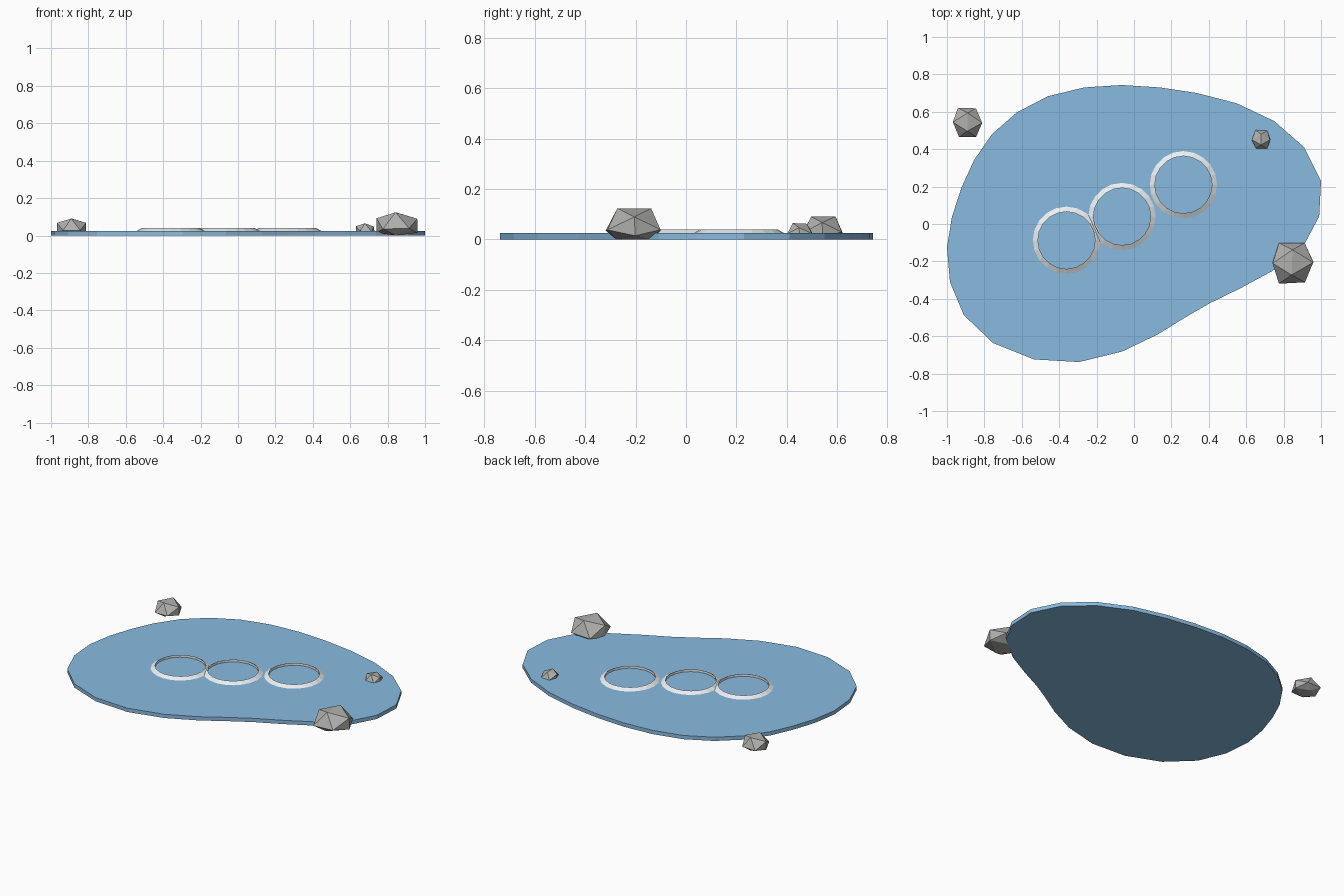
import bpy, bmesh, math, random
from itertools import product

if "Cube" in bpy.data.objects:
    bpy.data.objects.remove(bpy.data.objects["Cube"])

random.seed(4)


def material(name, rgb):
    m = bpy.data.materials.new(name)
    m.diffuse_color = (*rgb, 1)
    m.use_nodes = True
    m.node_tree.nodes["Principled BSDF"].inputs["Base Color"].default_value = m.diffuse_color
    return m


def finish(bm, name, mat):
    bmesh.ops.recalc_face_normals(bm, faces=bm.faces)
    me = bpy.data.meshes.new(name)
    bm.to_mesh(me)
    bm.free()
    me.materials.append(mat)
    ob = bpy.data.objects.new(name, me)
    bpy.context.collection.objects.link(ob)
    return ob


water = material("water_blue", (0.25, 0.5, 0.75))
foam = material("ripple_white", (0.83, 0.87, 0.9))
stone = material("stone_grey", (0.43, 0.43, 0.42))

# Pond: irregular outline extruded to a thin slab
outline = [
    (.99, .04), (1, .23), (.91, .41), (.75, .55), (.55, .645), (.337, .70),
    (.139, .73), (-.064, .743), (-.267, .73), (-.46, .683), (-.626, .597),
    (-.76, .48), (-.856, .34), (-.92, .20), (-.973, .04), (-1, -.125),
    (-.984, -.31), (-.91, -.487), (-.754, -.636), (-.535, -.724),
    (-.294, -.738), (-.064, -.682), (.128, -.59), (.273, -.50),
    (.406, -.423), (.572, -.342), (.738, -.252), (.91, -.11)]
WATER_Z = 0.025
bm = bmesh.new()
base = bm.faces.new([bm.verts.new((x, y, 0)) for x, y in outline])
top = bmesh.ops.extrude_face_region(bm, geom=[base], use_keep_orig=True)
bmesh.ops.translate(bm, vec=(0, 0, WATER_Z),
                    verts=[g for g in top["geom"] if isinstance(g, bmesh.types.BMVert)])
finish(bm, "pond_water", water)


# Ripples: low-poly rings with a triangular section
def ripple(name, cx, cy, radius=0.162, tube=0.018, sides=20):
    bm = bmesh.new()
    rings = []
    for i in range(sides):
        a = math.tau * i / sides
        ring = []
        for j in range(3):
            b = math.tau * j / 3
            r = radius + tube * math.cos(b)
            ring.append(bm.verts.new((cx + r * math.cos(a), cy + r * math.sin(a),
                                      WATER_Z + tube * math.sin(b))))
        rings.append(ring)
    for i in range(sides):
        p, q = rings[i], rings[(i + 1) % sides]
        for j in range(3):
            k = (j + 1) % 3
            bm.faces.new((p[j], q[j], q[k], p[k]))
    finish(bm, name, foam)


for n, (x, y) in enumerate([(-.361, -.087), (-.064, .04), (.264, .21)], 1):
    ripple(f"ripple_{n}", x, y)


# Rocks: edge-up icosahedra with squashed undersides
def rock(name, cx, cy, base_z, width, height):
    phi = (1 + 5 ** .5) / 2
    pts = []
    for a, b in product((-1, 1), repeat=2):
        pts += [(0, a, b * phi), (a, b * phi, 0), (b * phi, 0, a)]
    pts = [[c + random.uniform(-.08, .08) for c in p] for p in pts]
    for p in pts:
        if p[2] < 0:
            p[2] *= .38
    lo = [min(p[i] for p in pts) for i in range(3)]
    hi = [max(p[i] for p in pts) for i in range(3)]
    size = (width, width, height)
    origin = (cx - width / 2, cy - width / 2, base_z)
    bm = bmesh.new()
    for p in pts:
        bm.verts.new([origin[i] + size[i] * (p[i] - lo[i]) / (hi[i] - lo[i]) for i in range(3)])
    bmesh.ops.convex_hull(bm, input=bm.verts)
    finish(bm, name, stone)


rock("large_rock", .85, -.21, 0, .218, .124)
rock("medium_rock", -.89, .543, .003, .157, .088)
rock("small_rock", .68, .452, .008, .1, .057)
